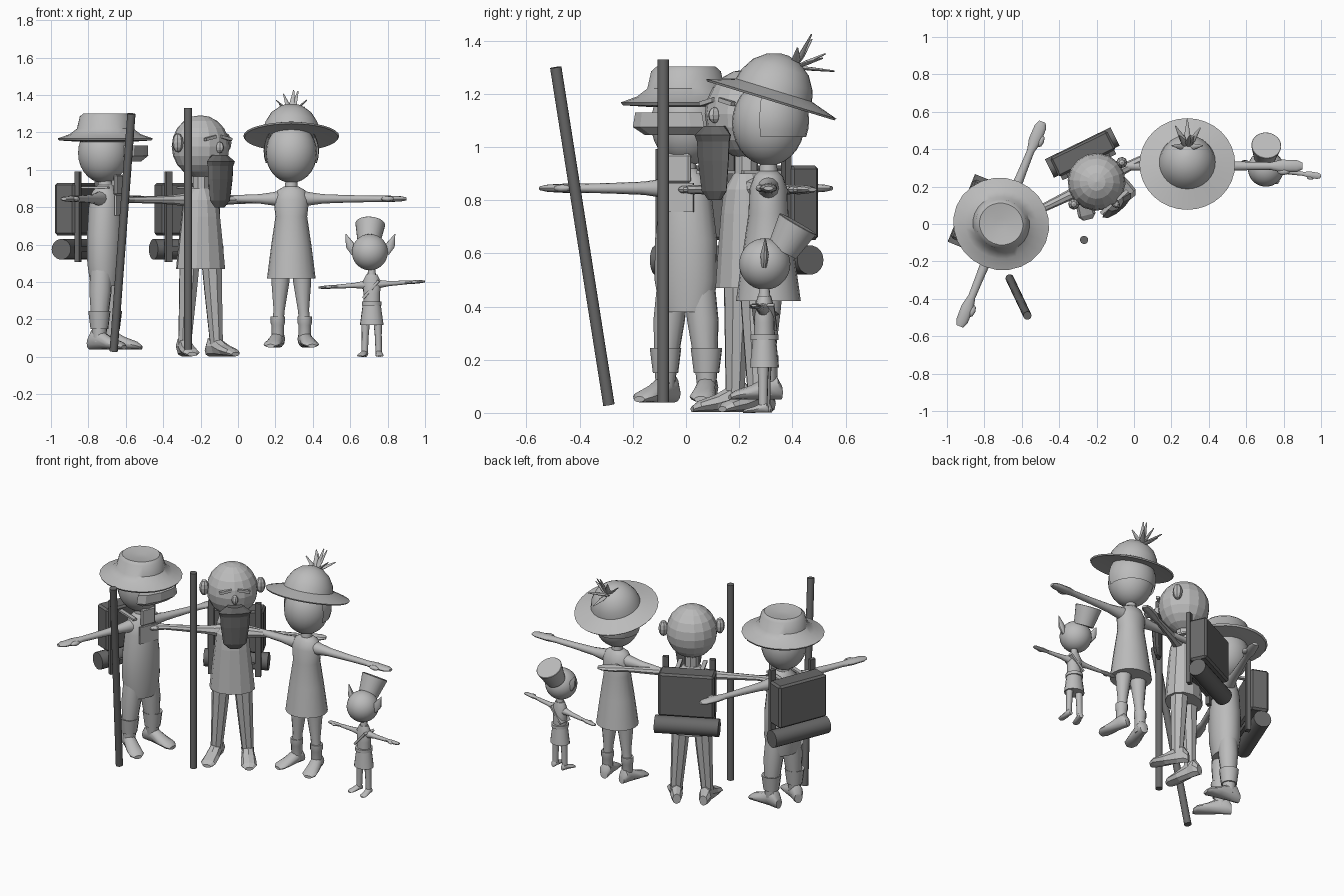
import bpy, bmesh, math
from mathutils import Matrix, Vector

if "Cube" in bpy.data.objects:
    bpy.data.objects.remove(bpy.data.objects["Cube"])

T, R, rad = Matrix.Translation, Matrix.Rotation, math.radians


def material(name, v):
    m = bpy.data.materials.new(name)
    m.diffuse_color = (v, v, v, 1)
    m.use_nodes = True
    m.node_tree.nodes["Principled BSDF"].inputs["Base Color"].default_value = m.diffuse_color
    return m


LIGHT, DARK = material("light grey", 0.5), material("dark grey", 0.14)


def finish(name, bm, M, mat=LIGHT, smooth=True):
    bmesh.ops.transform(bm, matrix=M, verts=bm.verts)
    bmesh.ops.recalc_face_normals(bm, faces=bm.faces)
    me = bpy.data.meshes.new(name)
    bm.to_mesh(me)
    bm.free()
    me.materials.append(mat)
    me.polygons.foreach_set("use_smooth", [smooth] * len(me.polygons))
    if smooth:
        me.set_sharp_from_angle(angle=rad(40))
    ob = bpy.data.objects.new(name, me)
    bpy.context.collection.objects.link(ob)
    return ob


def loft(name, rings, M, segs=16, mat=LIGHT, smooth=True):
    """Elliptic rings (cx, cy, cz, rx, ry) stacked along z and capped."""
    bm = bmesh.new()
    loops = []
    for cx, cy, cz, rx, ry in rings:
        loops.append([bm.verts.new((cx + rx * math.cos(2 * math.pi * i / segs),
                                    cy + ry * math.sin(2 * math.pi * i / segs), cz)) for i in range(segs)])
    for a, b in zip(loops, loops[1:]):
        for i in range(segs):
            j = (i + 1) % segs
            bm.faces.new((a[i], a[j], b[j], b[i]))
    bm.faces.new(loops[0])
    bm.faces.new(loops[-1])
    return finish(name, bm, M, mat, smooth)


def turned(name, profile, M, segs=24, **k):
    return loft(name, [(0, 0, z, r, r) for z, r in profile], M, segs, **k)


def ball(name, c, r, M, u=24, v=14, smooth=True, keep=None):
    bm = bmesh.new()
    bmesh.ops.create_uvsphere(bm, u_segments=u, v_segments=v, radius=1)
    bmesh.ops.transform(bm, matrix=T(c) @ Matrix.Diagonal((*r, 1)), verts=bm.verts)
    if keep:
        bad = [f for f in bm.faces if not keep(f.calc_center_median())]
        bmesh.ops.delete(bm, geom=bad, context='FACES')
    return finish(name, bm, M, LIGHT, smooth)


def box(name, c, s, M, mat=LIGHT, bevel=0.0):
    bm = bmesh.new()
    bmesh.ops.create_cube(bm, size=1)
    bmesh.ops.transform(bm, matrix=T(c) @ Matrix.Diagonal((*s, 1)), verts=bm.verts)
    if bevel:
        bmesh.ops.bevel(bm, geom=bm.edges[:], offset=bevel, segments=1, affect='EDGES')
    return finish(name, bm, M, mat, False)


def rod(name, a, b, r, M=Matrix(), mat=DARK, segs=14):
    a, b = Vector(a), Vector(b)
    q = (b - a).to_track_quat('Z', 'Y').to_matrix().to_4x4()
    return turned(name, [(0, r), ((b - a).length, r)], M @ T(a) @ q, segs, mat=mat)


def arms(who, M, z, L, k=1.0, tilt=0, segs=12, smooth=True):
    prof = [(.03, .05 * k, .045 * k), (.1 * k, .035 * k, .036 * k), (.17 * k, .025 * k, .028 * k),
            (.3 * k, .02 * k, .023 * k), (L - .17 * k, .017 * k, .02 * k), (L - .11 * k, .018 * k, .034 * k),
            (L - .03 * k, .014 * k, .032 * k), (L, .008 * k, .018 * k)]
    for s in (-1, 1):
        A = M @ T((0, 0, z)) @ R(rad(tilt), 4, 'Y') @ R(s * math.pi / 2, 4, 'Y')
        loft(who + "_arm", [(0, 0, d, a, b) for d, a, b in prof], A, segs, smooth=smooth)
        thumb = M @ T((s * (L - .1 * k), -.03 * k, z - s * (L - .1 * k) * math.tan(rad(tilt))))
        ball(who + "_thumb", (0, 0, 0), (.035 * k, .018 * k, .014 * k), thumb, 8, 6, smooth)


def legs(who, M, prof, segs=12, smooth=True):
    """prof: (x offset, z, radius), mirrored."""
    for s in (-1, 1):
        loft(who + "_leg", [(s * x, 0, z, r, r) for x, z, r in prof], M, segs, smooth=smooth)


def feet(who, M, x, z0, back, toe, h, w, splay, segs=12, smooth=True):
    for s in (-1, 1):
        n = [(-back, .6, .6), (-back * .6, .9, 1), (0, .85, 1), (toe * .45, 1.05, .6), (toe * .85, 1.1, .38), (toe, .6, .2)]
        rings = [(0, h * k / 2, d, w * a, h * k / 2) for d, a, k in n]
        loft(who + "_foot", rings, M @ T((s * x, 0, z0)) @ R(rad(s * splay), 4, 'Z') @ R(math.pi / 2, 4, 'X'),
             segs, smooth=smooth)


def body(name, rows, M, segs=20, smooth=True):
    loft(name, [(0, 0, z, rx, ry) for z, rx, ry in rows], M, segs, smooth=smooth)


def backpack(M):
    box("backpack", (0, .167, .79), (.34, .115, .28), M, DARK, .012)
    rod("bedroll", (-.195, .175, .575), (.195, .175, .575), .055, M, segs=18)
    for s in (-1, 1):
        box("pack_frame_bar", (s * .142, .1, .75), (.035, .025, .485), M, DARK)
        box("pack_strap", (s * .075, .03, .905), (.025, .16, .012), M, LIGHT)
    box("pack_frame_rail", (0, .1, .575), (.28, .02, .03), M, DARK)


# --- Figure A: hiker in overalls with brimmed hat, turned to the right
A = T((-.71, 0, 0)) @ R(rad(68), 4, 'Z')
ball("hiker_head", (0, .01, 1.09), (.137, .137, .16), A)
turned("hiker_neck", [(.86, .045), (.98, .035)], A, 12)
turned("hiker_hat", [(1.15, .13), (1.157, .245), (1.168, .253), (1.19, .19), (1.22, .15),
                     (1.285, .135), (1.302, .115), (1.288, .03)], A @ Matrix.Diagonal((.97, 1.02, 1, 1)))
loft("hiker_moustache", [(0, -.165, 1.045, .1, .02), (0, -.175, 1.075, .145, .045), (0, -.175, 1.13, .135, .045)],
     A, 8, smooth=False)
box("hiker_scarf", (0, -.075, .92), (.1, .02, .11), A, LIGHT, .008)
body("hiker_torso", [(.38, .1, .075), (.5, .122, .092), (.65, .12, .095), (.8, .1, .088), (.88, .085, .07), (.92, .04, .04)], A)
box("overall_bib", (0, -.086, .81), (.13, .012, .11), A)
legs("hiker", A, [(.055, .47, .06), (.068, .35, .06), (.08, .2, .045), (.085, .08, .035)])
for s in (-1, 1):
    turned("trouser_cuff", [(.15, .048), (.245, .06), (.24, .045)], A @ T((s * .083, 0, 0)), 12)
arms("hiker", A, .845, .59)
feet("hiker", A, .085, .04, .065, .165, .11, .042, 14)
backpack(A)
rod("hiker_staff", (-.665, -.29, .03), (-.57, -.49, 1.3), .022)

# --- Figure B: faceted bearded traveller in a tunic, head turned further than the body
B = T((-.2, .225, 0)) @ R(rad(26), 4, 'Z')
BH = B @ R(rad(15), 4, 'Z')
ball("traveller_head", (0, 0, 1.125), (.155, .155, .167), BH, 16, 10, False)
turned("traveller_neck", [(.86, .045), (.99, .045)], B, 8, smooth=False)
for s in (-1, 1):
    ball("traveller_ear", (s * .17, -.01, 1.145), (.03, .03, .052), BH, 8, 6, False)
    box("traveller_brow", (0, 0, 0), (.075, .02, .016), BH @ T((s * .055, -.143, 1.17)) @ R(rad(s * 12), 4, 'Y'))
ball("traveller_nose", (0, -.155, 1.12), (.02, .028, .03), BH, 8, 6, False)
loft("beard", [(0, -.155, .80, .035, .012), (0, -.158, .835, .07, .022), (0, -.162, .95, .086, .028),
               (0, -.162, 1.02, .09, .03), (0, -.165, 1.045, .1, .035), (0, -.155, 1.08, .05, .03)],
     BH, 10, DARK, False)
body("traveller_tunic", [(.47, .138, .108), (.6, .125, .1), (.75, .108, .09), (.84, .1, .078), (.9, .05, .045)], B, 12, False)
legs("traveller", B, [(.065, .52, .058), (.075, .35, .05), (.095, .06, .036)], 8, False)
arms("traveller", B, .84, .57, segs=8, smooth=False)
feet("traveller", B, .095, .003, .07, .165, .11, .043, 12, 8, False)
backpack(B)
rod("traveller_staff", (-.267, -.085, .04), (-.267, -.085, 1.33), .022)

# --- Figure C: woman in a dress with a tilted leaf-trimmed hat
C = T((.285, .31, 0))
ball("woman_head", (0, 0, 1.09), (.137, .137, .16), C)
ball("woman_hair", (0, .005, 1.1), (.148, .148, .165), C, 24, 16, keep=lambda p: p.y > -.03 and p.z > 1.03)
turned("woman_neck", [(.86, .04), (.97, .028)], C, 12)
H = C @ T((0, .012, 1.185)) @ R(rad(-17), 4, 'X')
turned("woman_hat", [(.0, .13), (-.012, .25), (-.004, .256), (.03, .15), (.07, .14), (.12, .11), (.155, .065),
                     (.17, .015)], H, 32)
for d, l in (((-.4, .6, 1), .13), ((.3, .5, 1), .14), ((0, 1, -.1), .15), ((.1, .5, 1), .14),
             ((.6, .9, .3), .13), ((-.5, .9, .4), .14), ((-.9, .1, .8), .11), ((.9, .1, .8), .11)):
    q = Vector(d).to_track_quat('Z', 'Y').to_matrix().to_4x4()
    loft("hat_leaf", [(0, 0, 0, .007, .006), (0, 0, l * .4, .017, .007), (0, 0, l, .003, .003)],
         C @ T((0, .1, 1.3)) @ q, 8)
body("woman_dress", [(.42, .13, .122), (.6, .107, .097), (.75, .085, .075), (.84, .095, .072), (.89, .075, .055),
                     (.91, .04, .035)], C)
legs("woman", C, [(.055, .5, .052), (.058, .4, .048), (.065, .25, .03), (.07, .2, .03), (.075, .1, .028)])
for s in (-1, 1):
    turned("boot_cuff", [(.07, .032), (.17, .034), (.18, .038), (.215, .038), (.215, .03)], C @ T((s * .072, 0, 0)), 12)
arms("woman", C, .845, .615)
feet("woman", C, .075, .05, .05, .15, .09, .04, 14)

# --- Figure D: small big-eared imp with a cup hat
D = T((.715, .295, 0)) @ R(rad(-8), 4, 'Z')
ball("imp_head", (-.01, 0, .56), (.097, .097, .097), D)
turned("imp_neck", [(.42, .025), (.48, .018)], D, 10)
turned("imp_hat", [(0, .06), (.115, .08), (.117, .078)], D @ T((-.025, .065, .61)) @ R(rad(-30), 4, 'X'))
for s in (-1, 1):
    q = Vector((s * .4, .1, 1)).to_track_quat('Z', 'Y').to_matrix().to_4x4()
    loft("imp_ear", [(0, 0, 0, .01, .012), (0, 0, .05, .016, .026), (0, 0, .115, .002, .002)],
         D @ T((-.01 + s * .09, .01, .55)) @ q, 10)
body("imp_torso", [(.25, .045, .04), (.34, .045, .038), (.4, .05, .036), (.44, .03, .025)], D, 14)
body("imp_skirt", [(.17, .064, .055), (.285, .048, .043)], D, 14)
turned("imp_belt", [(.275, .046), (.275, .053), (.295, .053), (.295, .046)], D, 14)
box("imp_sash", (0, 0, 0), (.125, .085, .014), D @ T((0, 0, .36)) @ R(rad(-48), 4, 'Y'))
legs("imp", D, [(.032, .2, .024), (.035, .12, .019), (.038, .02, .017)], 10)
arms("imp", D, .387, .287, .55, -3.3, 10)
feet("imp", D, .04, .0, .022, .075, .04, .02, 10, 10)
